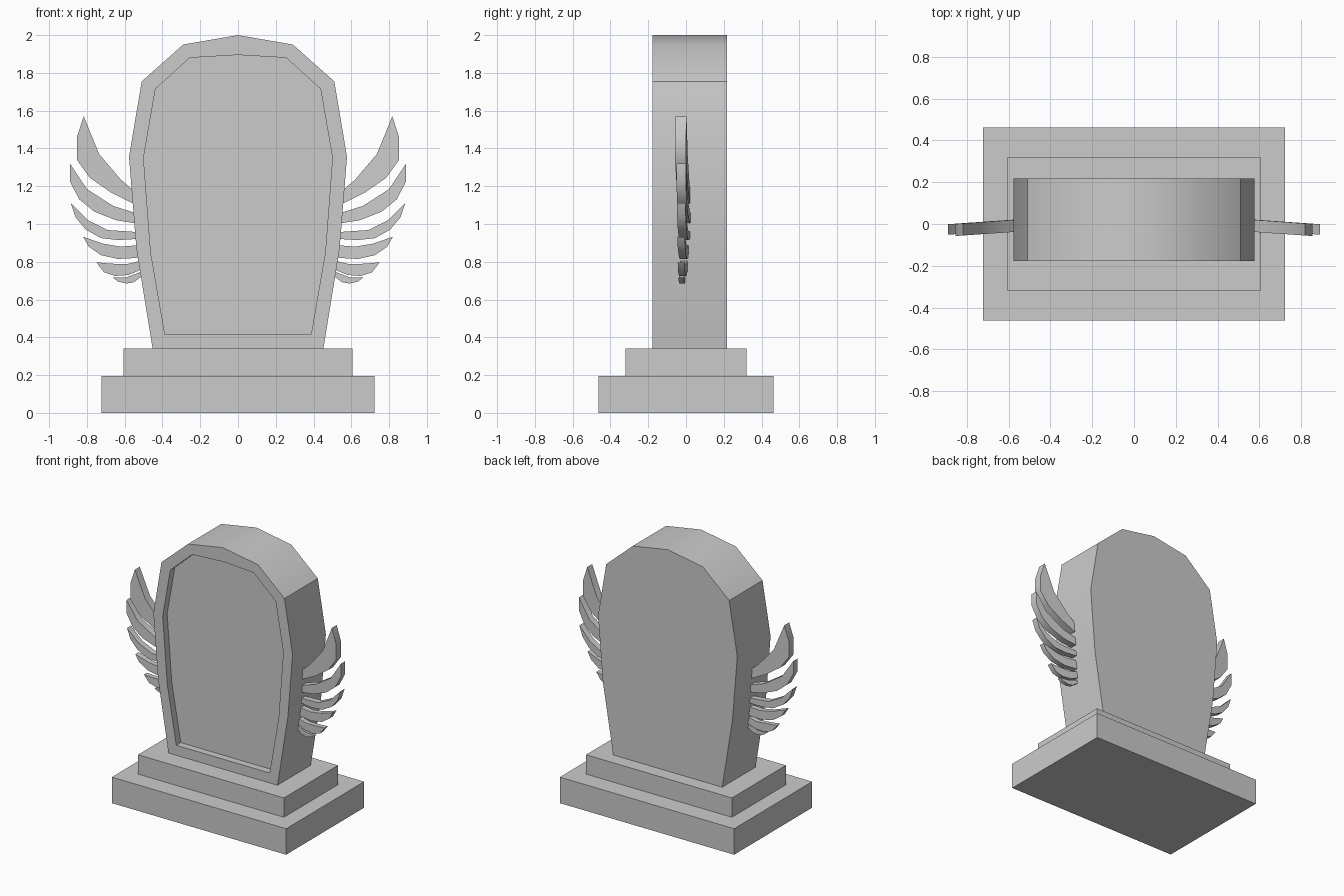
import bpy, bmesh, math

cube = bpy.data.objects.get("Cube")
if cube:
    bpy.data.objects.remove(cube)

stone = bpy.data.materials.new("grey_stone")
stone.use_nodes = True
stone.diffuse_color = (0.6, 0.6, 0.6, 1)
stone.node_tree.nodes["Principled BSDF"].inputs["Base Color"].default_value = (0.6, 0.6, 0.6, 1)


def loft(name, rings, smooth_angle=None):
    """Join rings of equal point count with quads and cap both ends."""
    bm = bmesh.new()
    loops = [[bm.verts.new(p) for p in ring] for ring in rings]
    n = len(loops[0])
    for a, b in zip(loops, loops[1:]):
        for i in range(n):
            j = (i + 1) % n
            bm.faces.new((a[i], a[j], b[j], b[i]))
    bm.faces.new(loops[0])
    bm.faces.new(loops[-1])
    bmesh.ops.recalc_face_normals(bm, faces=bm.faces)
    mesh = bpy.data.meshes.new(name)
    bm.to_mesh(mesh)
    bm.free()
    mesh.materials.append(stone)
    obj = bpy.data.objects.new(name, mesh)
    bpy.context.collection.objects.link(obj)
    if smooth_angle:
        bpy.ops.object.select_all(action='DESELECT')
        obj.select_set(True)
        bpy.context.view_layer.objects.active = obj
        bpy.ops.object.shade_smooth_by_angle(angle=math.radians(smooth_angle))
    return obj


def slab(name, half_x, half_y, bottom, top):
    corners = [(-half_x, -half_y), (half_x, -half_y), (half_x, half_y), (-half_x, half_y)]
    return loft(name, [[(x, y, z) for x, y in corners] for z in (bottom, top)])


def outline(half, y):
    """Mirror a half profile (top centre first) into a closed ring at depth y."""
    full = half + [(-x, z) for x, z in reversed(half[1:])]
    return [(x, y, z) for x, z in full]


# Stepped base
slab("lower_plinth", 0.723, 0.462, 0, 0.195)
slab("upper_plinth", 0.605, 0.32, 0.195, 0.34)

# Headstone with a recessed front panel
outer = [(0, 2.0), (0.29, 1.95), (0.51, 1.755), (0.577, 1.355), (0.538, 0.87), (0.452, 0.34)]
inner = [(0, 1.895), (0.255, 1.88), (0.437, 1.715), (0.5, 1.35), (0.462, 0.85), (0.387, 0.415)]
front, back, panel = -0.178, 0.217, -0.125
loft("headstone", [outline(outer, back), outline(outer, front),
                   outline(inner, front), outline(inner, panel)], 36)

# Feathers: lower edge from root to tip, upper edge back to root, thickness
feathers = [
    ([(.5, 1.09), (.56, 1.11), (.67, 1.165), (.785, 1.245), (.853, 1.34), (.853, 1.46), (.817, 1.57)],
     [(.735, 1.37), (.62, 1.235), (.5, 1.13)], .058),
    ([(.5, 1.0), (.55, 1.005), (.645, 1.02), (.76, 1.065), (.84, 1.13), (.89, 1.225), (.89, 1.32)],
     [(.8, 1.185), (.66, 1.095), (.5, 1.045)], .05),
    ([(.5, .925), (.55, .92), (.635, .915), (.725, .925), (.805, .97), (.86, 1.035), (.886, 1.112)],
     [(.795, 1.02), (.69, .968), (.5, .955)], .046),
    ([(.5, .83), (.54, .82), (.635, .815), (.725, .835), (.79, .88), (.82, .932)],
     [(.71, .895), (.62, .88), (.5, .89)], .04),
    ([(.48, .775), (.525, .753), (.58, .73), (.65, .725), (.71, .745), (.75, .797)],
     [(.67, .79), (.59, .787), (.48, .815)], .036),
    ([(.48, .74), (.525, .712), (.55, .692), (.59, .685), (.635, .695), (.662, .716)],
     [(.59, .718), (.48, .76)], .028),
]

# Each feather sweeps slightly forward toward its tip
for side, label in ((1, "left"), (-1, "right")):
    for number, (low, high, thick) in enumerate(feathers, 1):
        tip = low[-1][0]
        rings = [[(side * x, -0.026 + 0.07 * (tip - x) + offset, z) for x, z in low + high]
                 for offset in (-thick / 2, thick / 2)]
        loft(f"{label}_feather_{number}", rings, 36)
